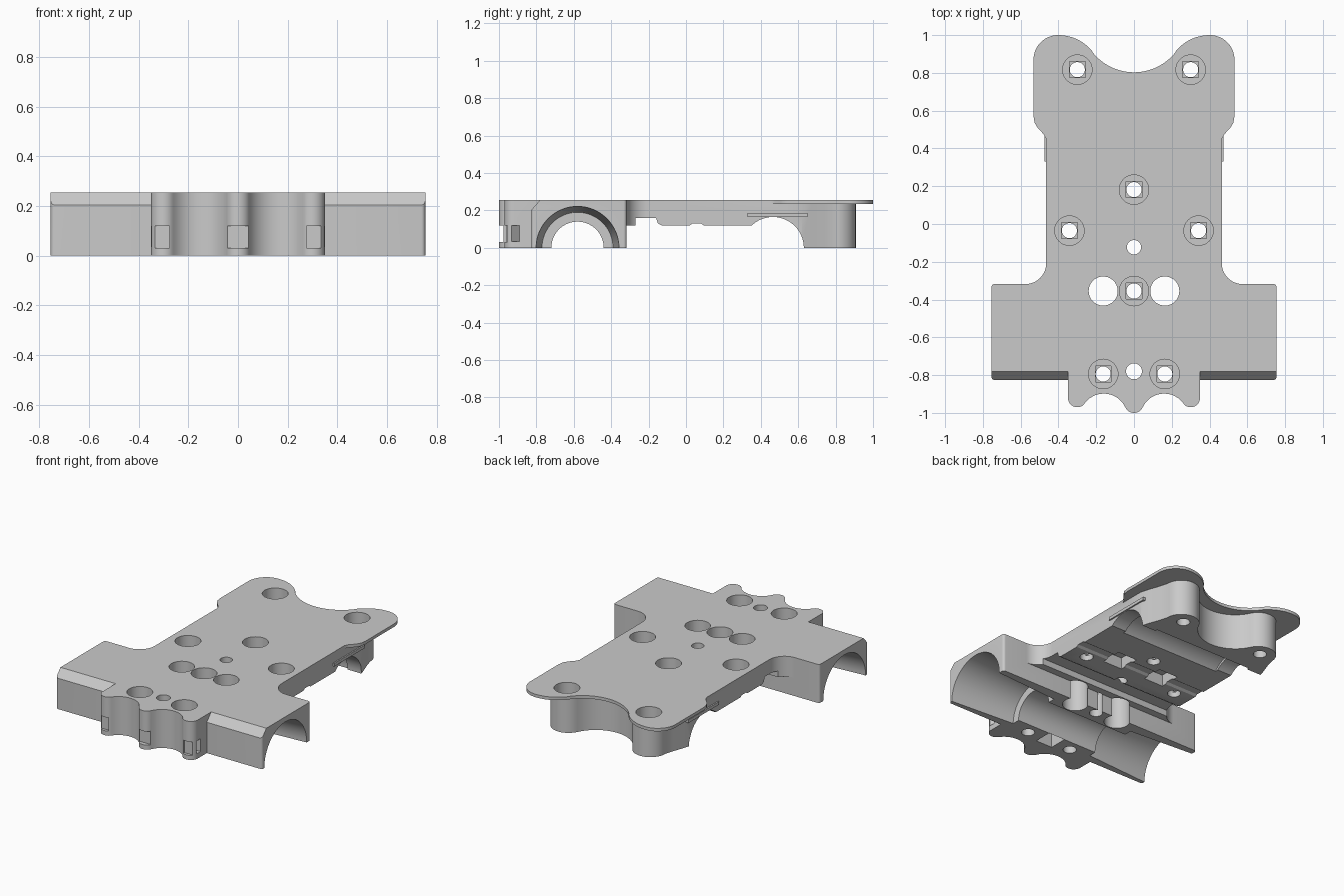
import bpy, bmesh, math
from mathutils import Vector

cube = bpy.data.objects.get("Cube")
if cube:
    bpy.data.objects.remove(cube, do_unlink=True)

TOP = 0.255

grey = bpy.data.materials.new("light grey plastic")
grey.use_nodes = True
colour = (0.59, 0.59, 0.59, 1)
grey.diffuse_color = colour
grey.node_tree.nodes["Principled BSDF"].inputs["Base Color"].default_value = colour


def arc(cx, cy, r, a0, a1, n=14):
    angles = [math.radians(a0 + (a1 - a0) * i / n) for i in range(n + 1)]
    return [(cx + r * math.cos(a), cy + r * math.sin(a)) for a in angles]


def mirrored(half):
    """Close a right-hand half outline across x = 0."""
    return half + [(-x, y) for x, y in reversed(half) if abs(x) > 1e-4]


def prism(name, outline, lo, hi, axis="z"):
    """Extrude an outline (x, y) along z, or (y, z) along x."""
    bm = bmesh.new()
    place = (lambda p: (p[0], p[1], lo)) if axis == "z" else (lambda p: (lo, p[0], p[1]))
    face = bm.faces.new([bm.verts.new(place(p)) for p in outline])
    ext = bmesh.ops.extrude_face_region(bm, geom=[face])
    step = Vector((0, 0, hi - lo)) if axis == "z" else Vector((hi - lo, 0, 0))
    verts = [g for g in ext["geom"] if isinstance(g, bmesh.types.BMVert)]
    bmesh.ops.translate(bm, verts=verts, vec=step)
    bmesh.ops.remove_doubles(bm, verts=bm.verts, dist=1e-5)
    bmesh.ops.recalc_face_normals(bm, faces=bm.faces)
    mesh = bpy.data.meshes.new(name)
    bm.to_mesh(mesh)
    bm.free()
    mesh.materials.append(grey)
    obj = bpy.data.objects.new(name, mesh)
    bpy.context.collection.objects.link(obj)
    return obj


def box(name, x0, x1, y0, y1, z0, z1):
    return prism(name, [(x0, y0), (x1, y0), (x1, y1), (x0, y1)], z0, z1)


def square(x, y, half, z0, z1):
    return box("square_cutter", x - half, x + half, y - half, y + half, z0, z1)


def hole(x, y, r, z0=-0.05, z1=0.3):
    return prism("hole_cutter", arc(x, y, r, 0, 360, 40)[:-1], z0, z1)


def cone_x(x0, r0, x1, r1, y):
    """Round cutter lying along x at the ground line."""
    obj = prism("bore_cutter", arc(y, 0, r0, 0, 360, 64)[:-1], x0, x1, "x")
    for v in obj.data.vertices:
        if abs(v.co.x - x1) < 1e-4:
            v.co.y = y + (v.co.y - y) * r1 / r0
            v.co.z *= r1 / r0
    return obj


def combine(target, other, operation):
    mod = target.modifiers.new("combine", "BOOLEAN")
    mod.operation, mod.solver, mod.object = operation, "EXACT", other
    other.hide_render = True
    bpy.context.view_layer.objects.active = target
    bpy.ops.object.modifier_apply(modifier=mod.name)
    bpy.data.objects.remove(other, do_unlink=True)


fillet = arc(0.575, -0.208, 0.11, 270, 180)

# Top plate with two rounded rear ears
plate_half = ([(0.575, -0.40)] + fillet
              + [(0.465, 0.45), (0.478, 0.475), (0.507, 0.505), (0.526, 0.535), (0.532, 0.57)]
              + arc(0.402, 0.87, 0.13, 0, 90) + arc(0.40, 0.77, 0.23, 90, 142)[1:]
              + arc(0, 1.083, 0.28, -38, -90))
body = prism("chassis_plate", mirrored(plate_half), 0.235, TOP)

# Thick middle section
middle_half = [(0.575, -0.40)] + fillet + [(0.465, 0.56)]
combine(body, prism("middle_section", mirrored(middle_half), 0.12, TOP), "UNION")

# Rear block with a waved back wall wrapped round the screw holes
rear_half = ([(0.465, 0.45), (0.465, 0.62), (0.45, 0.67), (0.425, 0.74)]
             + arc(0.30, 0.80, 0.108, 0, 154.2, 24) + arc(0, 0.945, 0.225, -25.8, -90)[1:])
combine(body, prism("rear_block", mirrored(rear_half), 0, 0.245), "UNION")

# Wide front crossbar with rounded corners
bar_half = arc(0.738, -0.81, 0.016, -90, 0, 5) + arc(0.738, -0.334, 0.016, 0, 90, 5)
combine(body, prism("front_crossbar", mirrored(bar_half), 0, TOP), "UNION")

# Chamfered front edge of the crossbar
chamfer = [(-0.85, 0.177), (-0.85, 0.30), (-0.74, 0.30)]
for s in (-1, 1):
    span = sorted((s * 0.349, s * 0.80))
    combine(body, prism("chamfer_cutter", chamfer, *span, "x"), "DIFFERENCE")

# Nose with three rounded lobes
nose_half = (arc(0, -0.95, 0.05, -90, -24.8) + arc(0.16, -1.024, 0.126, 155.2, 36.6)
             + arc(0.30, -0.92, 0.05, -143.4, 0) + [(0.35, -0.70)])
combine(body, prism("nose", mirrored(nose_half), 0, TOP), "UNION")

# Thin side ribs
for s in (-1, 1):
    rib = sorted((s * 0.40, s * 0.474))
    combine(body, box("side_rib", *rib, 0.33, 0.65, 0.165, 0.185), "UNION")

# Axle channels, stepped inside
cutters = [cone_x(-0.8, 0.14, 0.8, 0.14, -0.58), cone_x(-0.8, 0.165, 0.8, 0.165, 0.465),
           cone_x(-0.36, 0.18, 0.36, 0.18, 0.465)]
for s in (-1, 1):
    cutters.append(cone_x(s * 0.30, 0.19, s * 0.76, 0.222, -0.58))

# Underside groove, shallow notch and square pockets
groove = [(-0.27, 0.05), (-0.27, 0.16), (-0.16, 0.16), (-0.15, 0.13), (-0.13, 0.12), (-0.13, 0.05)]
cutters.append(prism("groove_cutter", groove, -0.7, 0.7, "x"))
notch = [(0.02, 0.05), (0.02, 0.12), (0.035, 0.13), (0.08, 0.13), (0.095, 0.12), (0.095, 0.05)]
cutters.append(prism("notch_cutter", notch, -0.7, 0.7, "x"))
for x in (-0.16, 0.16):
    cutters.append(square(x, 0.06, 0.07, 0.05, 0.195))
cutters.append(square(0, -0.78, 0.06, -0.05, 0.09))

# Counterbored screw holes with a square step
for x, y, floor in ((0.30, 0.817, 0.12), (-0.30, 0.817, 0.12), (0, 0.182, 0.17),
                    (0.342, -0.035, 0.17), (-0.342, -0.035, 0.17), (0, -0.355, 0.17),
                    (0.163, -0.794, 0.12), (-0.163, -0.794, 0.12)):
    cutters.append(hole(x, y, 0.078, floor))
    cutters.append(square(x, y, 0.042, floor - 0.015, floor + 0.02))
    cutters.append(hole(x, y, 0.04))

# Plain through holes
for x, y, r in ((0.163, -0.355, 0.077), (-0.163, -0.355, 0.077), (0, -0.123, 0.038), (0, -0.78, 0.042)):
    cutters.append(hole(x, y, r))

# Tie slots in the nose lobes
for x, w, y in ((0, 0.042, -0.972), (0.305, 0.03, -0.95), (-0.305, 0.03, -0.95)):
    cutters.append(box("slot_cutter", x - w, x + w, -1.05, y, 0.03, 0.12))
for s in (-1, 1):
    wedge = [(s * 0.40, -0.932), (s * 0.345, -0.932), (s * 0.305, -0.89), (s * 0.40, -0.89)]
    cutters.append(prism("slot_cutter", wedge, 0.035, 0.12))

for c in cutters:
    combine(body, c, "DIFFERENCE")

# Smooth shading with sharp edges kept
bpy.ops.object.select_all(action="DESELECT")
body.select_set(True)
bpy.context.view_layer.objects.active = body
bpy.ops.object.shade_smooth_by_angle(angle=math.radians(30))
